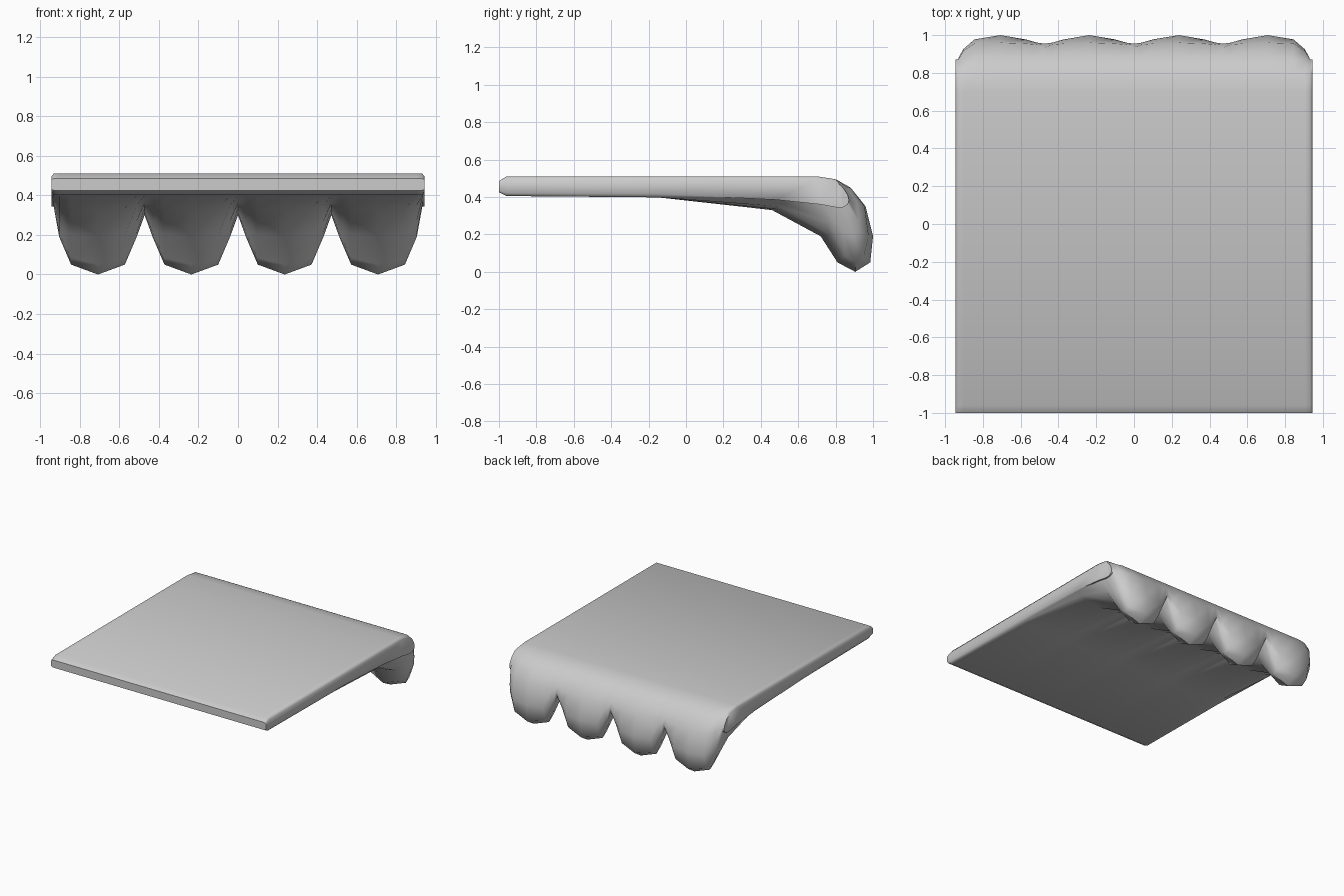
import bpy, bmesh

if "Cube" in bpy.data.objects:
    bpy.data.objects.remove(bpy.data.objects["Cube"])

W = 0.945            # half width of the slab
PITCH = W / 2        # width of one drip

# Shared slab part of each cross-section (y, z)
HEAD = [(-0.15, .398), (-0.96, .405), (-1, .425), (-1, .485), (-0.96, .51),
        (0.45, .51), (0.70, .51), (0.80, .495)]
# Drip part: over the back, around the tip and up the inside
CENTRE = [(.88, .45), (.96, .35), (1.0, .19), (.985, .05), (.905, 0),
          (.81, .05), (.72, .19), (.46, .33)]
FLANK = [(.88, .45), (.955, .35), (.977, .19), (.95, .08), (.905, .05),
         (.85, .085), (.765, .20), (.48, .335)]
SIDE = [(.88, .45), (.95, .35), (.96, .27), (.94, .21), (.91, .19),
        (.86, .21), (.79, .27), (.51, .35)]
NOTCH = [(.88, .45), (.935, .38), (.955, .34), (.95, .31), (.92, .30),
         (.86, .315), (.78, .335), (.54, .36)]
OUTER = [(.865, .45), (.915, .37), (.925, .27), (.92, .21), (.89, .19),
         (.84, .21), (.76, .27), (.49, .35)]
EDGE = [(.84, .45), (.865, .41), (.872, .38), (.865, .36), (.84, .345),
        (.80, .345), (.72, .36), (.48, .385)]


def squeeze(profile):
    """Thin the slab part of the profile for the rounded side edge."""
    return [(y, .458 + (z - .458) * .7) if y < .81 and z > .39 else (y, z)
            for y, z in profile]


# Columns of cross-sections from left to right
columns = []
for k in range(4):
    c = -W + PITCH * (k + .5)
    left = OUTER if k == 0 else SIDE
    right = OUTER if k == 3 else SIDE
    if k:
        columns.append((c - PITCH / 2, HEAD + NOTCH))
    columns += [(c - .196, HEAD + left), (c - .136, HEAD + FLANK),
                (c, HEAD + CENTRE), (c + .136, HEAD + FLANK),
                (c + .196, HEAD + right)]
ends = [(W - .012, HEAD + EDGE), (W, squeeze(HEAD + EDGE))]
columns = [(-x, p) for x, p in reversed(ends)] + columns + ends

# Loft the columns into one skin
bm = bmesh.new()
rings = [[bm.verts.new((x, y, z)) for y, z in p] for x, p in columns]
n = len(rings[0])
for a, b in zip(rings, rings[1:]):
    for i in range(n):
        j = (i + 1) % n
        bm.faces.new((a[i], a[j], b[j], b[i]))
caps = [bm.faces.new(rings[0]), bm.faces.new(rings[-1])]
bmesh.ops.triangulate(bm, faces=caps)
bmesh.ops.recalc_face_normals(bm, faces=bm.faces)

mesh = bpy.data.meshes.new("dripping_slab")
bm.to_mesh(mesh)
bm.free()
slab = bpy.data.objects.new("dripping_slab", mesh)
bpy.context.collection.objects.link(slab)
bpy.context.view_layer.objects.active = slab
slab.select_set(True)
bpy.ops.object.shade_smooth_by_angle(angle=1.0)
